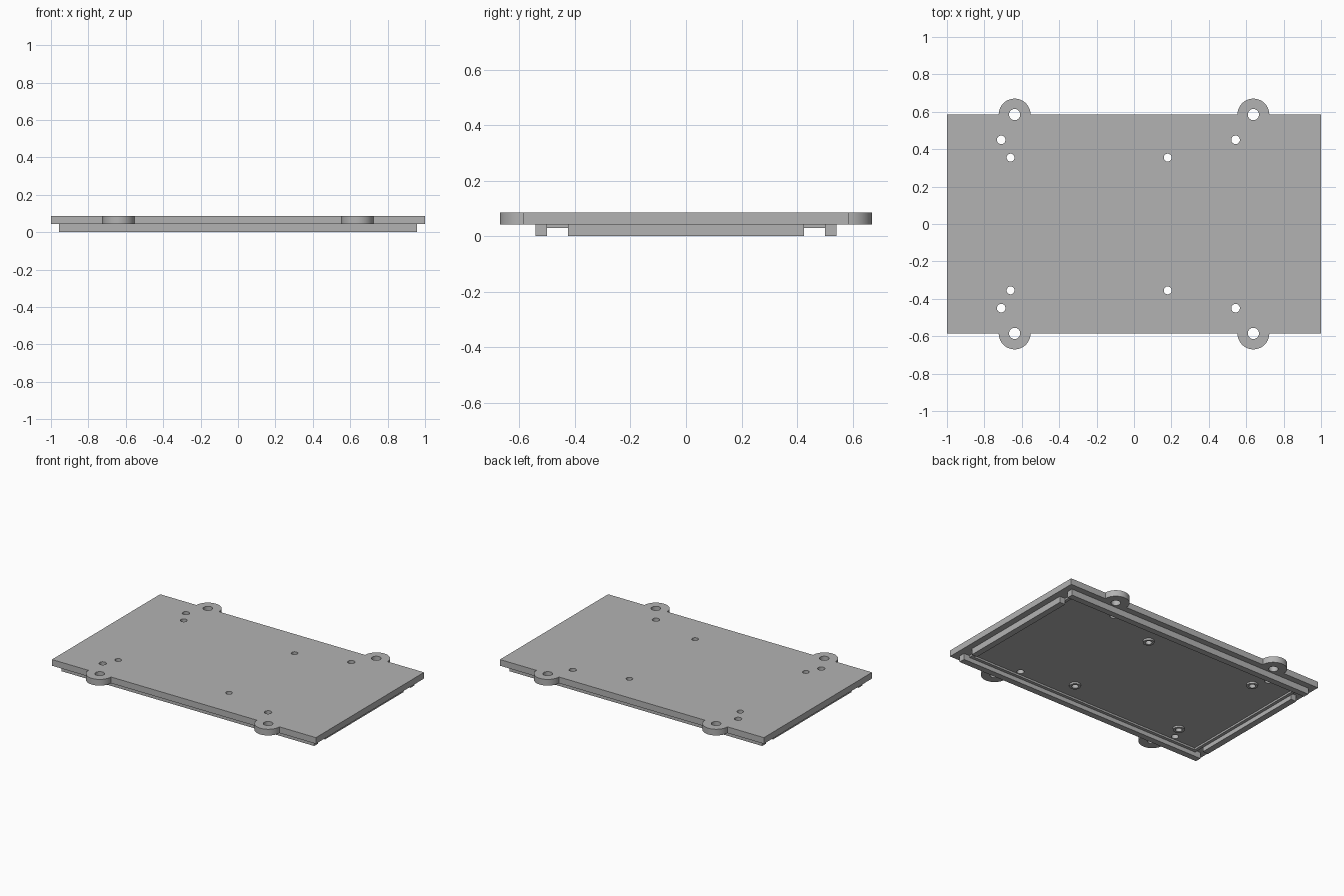
import bpy
import bmesh
from math import cos, sin, pi, radians

if "Cube" in bpy.data.objects:
    bpy.data.objects.remove(bpy.data.objects["Cube"], do_unlink=True)

MM = 2 / 94                      # the plate is 94 units long
HALF_X, HALF_Y = 1.0, 27.5 * MM
THICK = 2 * MM                   # plate thickness and rim height
LIP = 0.6 * MM                   # height of lip and bosses

grey = bpy.data.materials.new("plain grey")
grey.use_nodes = True
colour = (0.45, 0.45, 0.45, 1)
grey.diffuse_color = colour
grey.node_tree.nodes["Principled BSDF"].inputs["Base Color"].default_value = colour


def arc(cx, cy, r, start=0.0, sweep=2 * pi, n=32):
    """Points along an arc; a full circle leaves out the repeated end point."""
    count = n if sweep >= 2 * pi else n + 1
    return [(cx + r * cos(start + sweep * i / n), cy + r * sin(start + sweep * i / n))
            for i in range(count)]


def rect(hx, hy):
    return [(-hx, -hy), (hx, -hy), (hx, hy), (-hx, hy)]


def slab(name, loops, z0, z1):
    """Extrude a flat outline; further loops inside it become holes."""
    curve = bpy.data.curves.new(name, "CURVE")
    curve.dimensions = "2D"
    curve.fill_mode = "BOTH"
    curve.extrude = (z1 - z0) / 2
    for loop in loops:
        spline = curve.splines.new("POLY")
        spline.points.add(len(loop) - 1)
        for point, (x, y) in zip(spline.points, loop):
            point.co = (x, y, 0, 1)
        spline.use_cyclic_u = True
    helper = bpy.data.objects.new(name + " outline", curve)
    bpy.context.collection.objects.link(helper)
    bpy.context.view_layer.update()
    mesh = bpy.data.meshes.new_from_object(
        helper.evaluated_get(bpy.context.evaluated_depsgraph_get()))
    bpy.data.objects.remove(helper, do_unlink=True)

    bm = bmesh.new()
    bm.from_mesh(mesh)
    bmesh.ops.remove_doubles(bm, verts=bm.verts, dist=1e-5)
    bmesh.ops.translate(bm, verts=bm.verts, vec=(0, 0, (z0 + z1) / 2))
    bmesh.ops.recalc_face_normals(bm, faces=bm.faces)
    bm.to_mesh(mesh)
    bm.free()
    mesh.name = name
    mesh.materials.clear()
    mesh.materials.append(grey)
    obj = bpy.data.objects.new(name, mesh)
    bpy.context.collection.objects.link(obj)
    bpy.ops.object.select_all(action="DESELECT")
    obj.select_set(True)
    bpy.context.view_layer.objects.active = obj
    bpy.ops.object.shade_smooth_by_angle(angle=radians(30))
    return obj


# Plate outline with four rounded ears
ear_x, ear_r = 30 * MM, 4 * MM
outline = [(-HALF_X, -HALF_Y)]
for x in (-ear_x, ear_x):
    outline += arc(x, -HALF_Y, ear_r, pi, pi)
outline += [(HALF_X, -HALF_Y), (HALF_X, HALF_Y)]
for x in (ear_x, -ear_x):
    outline += arc(x, HALF_Y, ear_r, 0, pi)
outline.append((-HALF_X, HALF_Y))

# Through holes: ears, outer screw holes, inner boss holes
boss_spots = [(x, s * 0.355) for x in (-0.66, 0.18) for s in (-1, 1)]
holes = [arc(x, s * HALF_Y, 0.03) for x in (-ear_x, ear_x) for s in (-1, 1)]
holes += [arc(x, s * 0.45, 0.023) for x in (-0.71, 0.543) for s in (-1, 1)]
holes += [arc(x, y, 0.021) for x, y in boss_spots]
slab("base_plate", [outline] + holes, THICK, 2 * THICK)

# Ring bosses under the inner holes
for x, y in boss_spots:
    slab("hole_boss", [arc(x, y, 0.036), arc(x, y, 0.021)], THICK - LIP, THICK)

# Rim under the plate: long bars at front and back, shorter bars at the ends
rim_x, rim_in, bar_y, end_y = 45 * MM, 43 * MM, 23.5 * MM, 20 * MM
for s, side in ((-1, "front"), (1, "back")):
    y0, y1 = sorted((s * bar_y, s * (bar_y + 2 * MM)))
    slab(side + "_rim_bar", [[(-rim_x, y0), (rim_x, y0), (rim_x, y1), (-rim_x, y1)]], 0, THICK)
for s, side in ((-1, "right"), (1, "left")):
    x0, x1 = sorted((s * rim_in, s * rim_x))
    slab(side + "_rim_bar", [[(x0, -end_y), (x1, -end_y), (x1, end_y), (x0, end_y)]], 0, THICK)

# Low lip running round the inside of the rim
slab("inner_lip", [rect(rim_in, bar_y), rect(rim_in - MM, bar_y - MM)], THICK - LIP, THICK)
